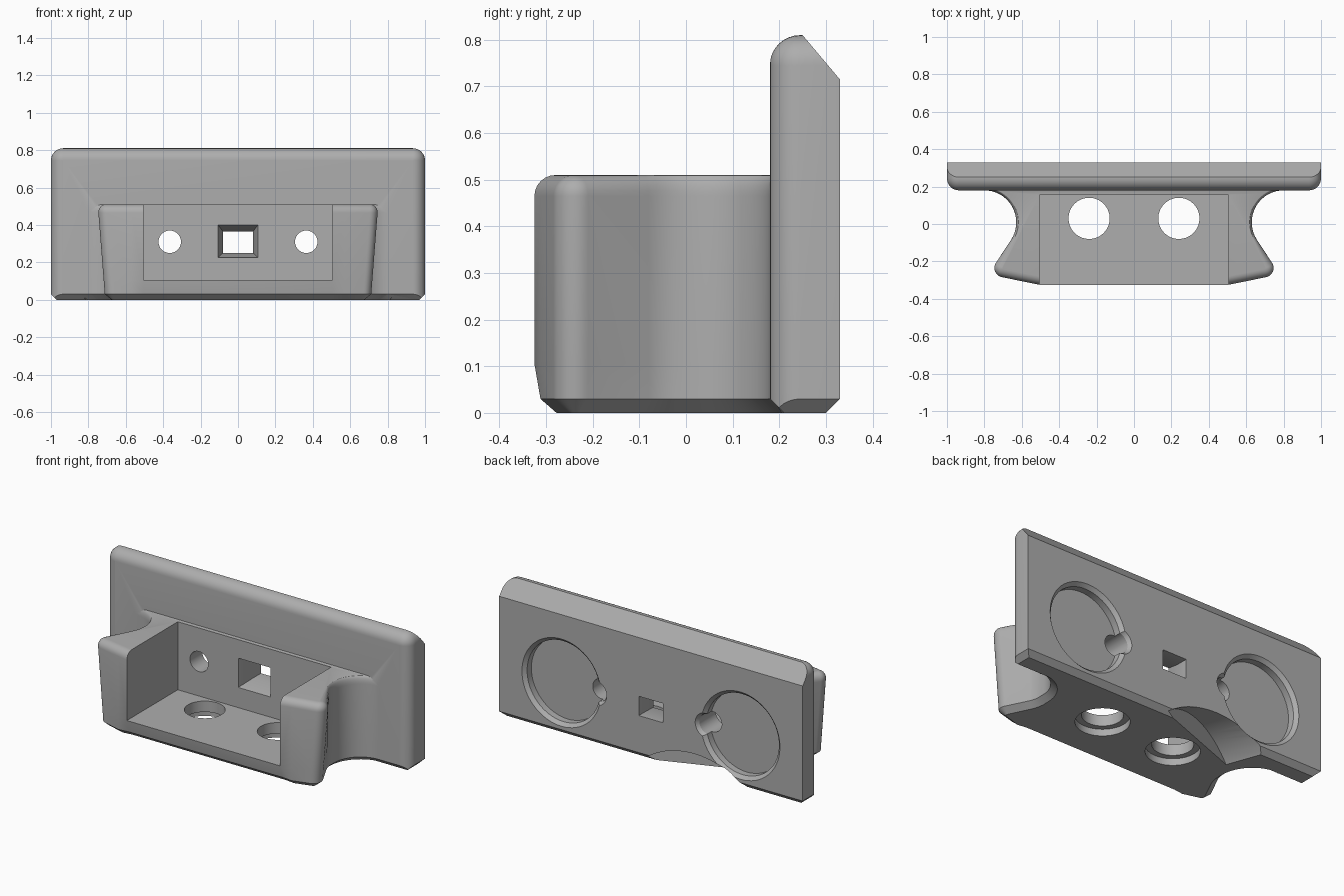
import bpy, bmesh, math
from mathutils import Matrix, Vector

old = bpy.data.objects.get("Cube")
if old:
    bpy.data.objects.remove(old)

grey = bpy.data.materials.new("plain grey")
grey.use_nodes = True
COLOUR = (0.42, 0.42, 0.42, 1)
grey.diffuse_color = COLOUR
grey.node_tree.nodes["Principled BSDF"].inputs["Base Color"].default_value = COLOUR


def make(name, bm):
    bmesh.ops.recalc_face_normals(bm, faces=bm.faces)
    mesh = bpy.data.meshes.new(name)
    bm.to_mesh(mesh)
    bm.free()
    mesh.materials.append(grey)
    obj = bpy.data.objects.new(name, mesh)
    bpy.context.collection.objects.link(obj)
    return obj


def loft(rings):
    bm = bmesh.new()
    loops = [[bm.verts.new(p) for p in ring] for ring in rings]
    for a, b in zip(loops, loops[1:]):
        for i in range(len(a)):
            j = (i + 1) % len(a)
            bm.faces.new((a[i], a[j], b[j], b[i]))
    bm.faces.new(loops[0])
    bm.faces.new(loops[-1])
    return bm


def arc(cx, cy, r, start, end, n):
    angles = [math.radians(start + (end - start) * i / n) for i in range(n + 1)]
    return [(cx + r * math.cos(a), cy + r * math.sin(a)) for a in angles]


def boolean(target, tool, operation):
    mod = target.modifiers.new("join", "BOOLEAN")
    mod.operation, mod.object, mod.solver = operation, tool, "EXACT"
    bpy.context.view_layer.objects.active = target
    bpy.ops.object.modifier_apply(modifier=mod.name)
    bpy.data.objects.remove(tool)


def cone_cut(target, centre, r1, r2, depth, axis):
    # r1 lies at the start of the axis, r2 at its end
    rot = Vector(axis).to_track_quat("Z", "Y").to_matrix().to_4x4()
    bm = bmesh.new()
    bmesh.ops.create_cone(bm, cap_ends=True, segments=64, radius1=r1, radius2=r2,
                          depth=depth, matrix=Matrix.Translation(centre) @ rot)
    boolean(target, make("cutter", bm), "DIFFERENCE")


def box_cut(target, front, back, y0, y1):
    # front and back are (half width, low, high)
    ring = lambda s, y: [(-s[0], y, s[1]), (s[0], y, s[1]), (s[0], y, s[2]), (-s[0], y, s[2])]
    boolean(target, make("cutter", loft([ring(front, y0), ring(back, y1)])), "DIFFERENCE")


# Back plate: rounded front edge, rounded upper corners
R = 0.065
def plate_ring(y, inset):
    corner = arc(1 - R, 0.81 - R, R - inset, 0, 90, 8)
    half = [(1 - inset, 0)] + corner
    return [(x, y, z) for x, z in half] + [(-x, y, z) for x, z in reversed(half)]

rings = []
for i in range(9):
    a = math.radians(90 * i / 8)
    rings.append(plate_ring(0.18 + R * (1 - math.cos(a)), 0.98 * R * (1 - math.sin(a))))
rings.append(plate_ring(0.33, 0))
bm = loft(rings)
bmesh.ops.recalc_face_normals(bm, faces=bm.faces)
# Sloped upper back edge and chamfers round the foot
planes = [((0, 0.25, 0.81), (0, 0.095, 0.08)), ((0, 0.21, 0), (0, -1, -1)),
          ((0, 0.30, 0), (0, 1, -1)), ((0.97, 0, 0), (1, 0, -1)), ((-0.97, 0, 0), (-1, 0, -1))]
for point, normal in planes:
    bmesh.ops.bisect_plane(bm, geom=bm.verts[:] + bm.edges[:] + bm.faces[:], dist=1e-5,
                           plane_co=point, plane_no=normal, clear_outer=True)
    bmesh.ops.holes_fill(bm, edges=[e for e in bm.edges if e.is_boundary], sides=0)
body = make("mount_body", bm)

# Bracket: waisted outline with rounded arm tips, chamfered foot and soft top
half = [(0.85, 0.25), (0.84, 0.185)] + arc(0.80, 0.01, 0.17, 90, 212, 18)
half += arc(0.70, -0.235, 0.05, 30, -80, 10) + [(0.57, -0.312), (0.505, -0.325)]
outline = half + [(-x, y) for x, y in reversed(half)]

def bracket_ring(z, inset):
    ring = []
    for i, (x, y) in enumerate(outline):
        a, b = outline[i - 1], outline[(i + 1) % len(outline)]
        n = Vector((a[1] - b[1], b[0] - a[0])).normalized()
        w = 0 if y > 0.2 else inset
        if z > 0.3:
            w *= min(1, max(0.35, -y / 0.2))
        taper = 0.04 * (1 - z / 0.51) * min(1, max(0, -y / 0.2)) if abs(x) > 0.6 else 0
        lip = 0.02 if z < 0.1 and abs(x) < 0.52 else 0
        ring.append((x - n.x * w - math.copysign(taper, x), y - n.y * w + lip, z))
    return ring

levels = [(0, 0.035), (0.03, 0), (0.105, 0)]
levels += [(0.465 + s, 0.045 - c) for c, s in arc(0, 0, 0.045, 0, 90, 6)]
boolean(body, make("bracket", loft([bracket_ring(*lv) for lv in levels])), "UNION")

# Open pocket between the arms
box_cut(body, (0.505, 0.105, 0.7), (0.505, 0.105, 0.7), -0.6, 0.155)

# Tapered rectangular window through the wall
box_cut(body, (0.107, 0.225, 0.40), (0.08, 0.25, 0.365), 0.154, 0.26)
box_cut(body, (0.08, 0.25, 0.365), (0.08, 0.25, 0.365), 0.25, 0.4)

BACK, UP = (0, 1, 0), (0, 0, 1)
for side in (-1, 1):
    # Floor holes, countersunk from below
    cone_cut(body, (side * 0.24, 0.03, 0.05), 0.11, 0.11, 0.3, UP)
    cone_cut(body, (side * 0.24, 0.03, 0.015), 0.145, 0.145, 0.05, UP)
    # Round recess in the back with a flared rim
    cone_cut(body, (side * 0.59, 0.34, 0.31), 0.24, 0.24, 0.14, BACK)
    cone_cut(body, (side * 0.59, 0.325, 0.31), 0.24, 0.27, 0.03, BACK)
    # Wire hole at the recess edge
    cone_cut(body, (side * 0.365, 0.25, 0.31), 0.06, 0.06, 0.4, BACK)
    cone_cut(body, (side * 0.365, 0.325, 0.31), 0.06, 0.08, 0.03, BACK)

# Slanted disc-shaped notch under the back edge
axis = Vector((-0.35, 0.94, 0)).normalized()
cone_cut(body, Vector((-0.245, 0.215, -0.36)) + axis * 0.5, 0.48, 0.48, 1.0, axis)

bpy.ops.object.select_all(action="DESELECT")
body.select_set(True)
bpy.context.view_layer.objects.active = body
bpy.ops.object.shade_smooth_by_angle(angle=math.radians(28))
